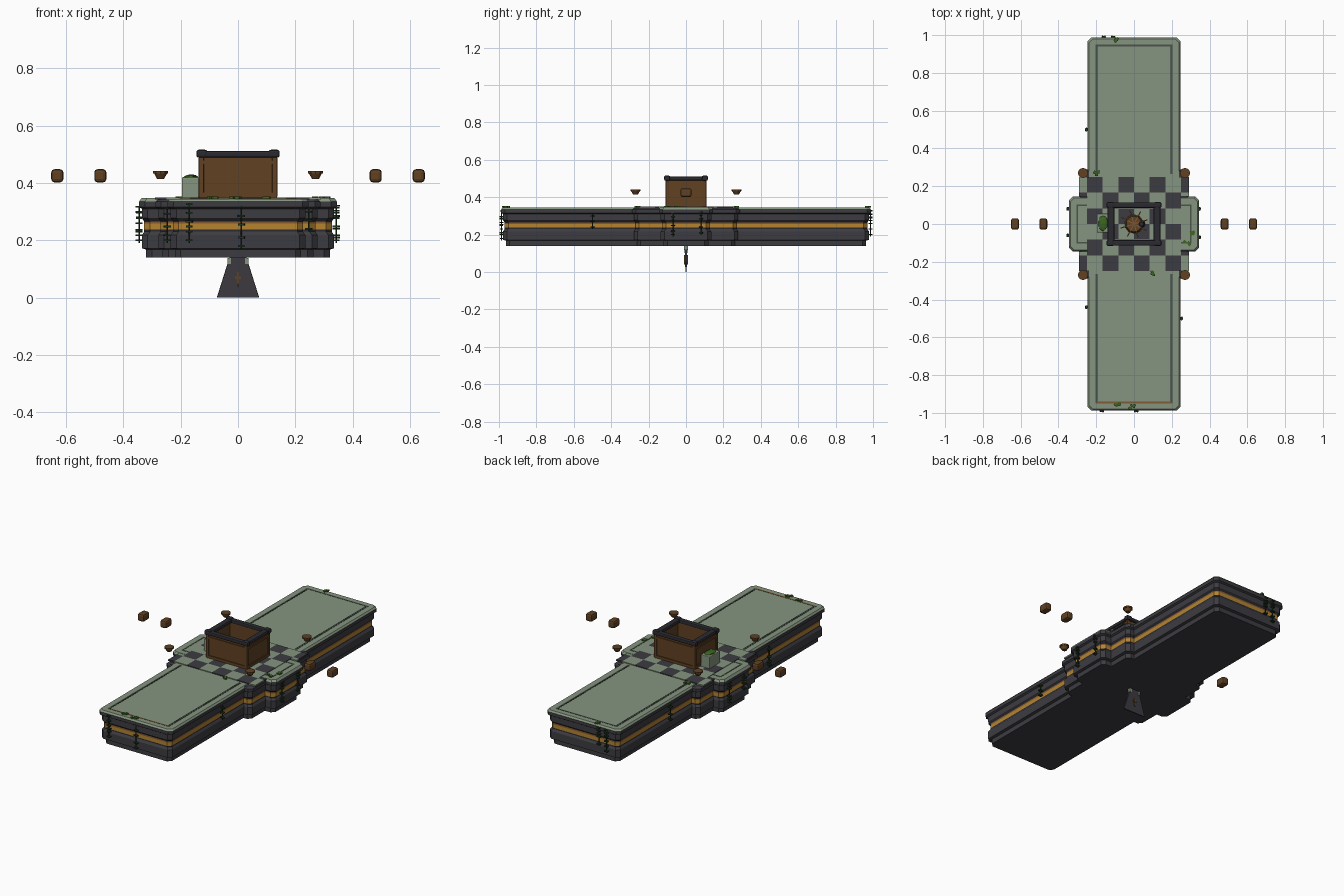
import bpy, bmesh, math, random
from mathutils import Matrix

random.seed(4)
old = bpy.data.objects.get("Cube")
if old:
    bpy.data.objects.remove(old, do_unlink=True)


def material(name, r, g, b):
    m = bpy.data.materials.new(name)
    m.use_nodes = True
    m.diffuse_color = (r, g, b, 1)
    m.node_tree.nodes["Principled BSDF"].inputs["Base Color"].default_value = (r, g, b, 1)
    return m


GREEN = material("sage stone", .24, .30, .215)
DARK = material("dark stone", .046, .044, .052)
BLACK = material("black iron", .024, .024, .03)
GOLD = material("gold", .46, .23, .03)
BRONZE = material("bronze", .22, .10, .03)
BROWN = material("brown wood", .115, .052, .016)
GROOVE = material("groove green", .07, .09, .065)
LEAF = material("leaf green", .045, .13, .015)
VINE = material("vine green", .014, .04, .014)


def finish(name, bm, mats, bevel=0, smooth=False):
    me = bpy.data.meshes.new(name)
    bmesh.ops.recalc_face_normals(bm, faces=bm.faces)
    bm.to_mesh(me)
    bm.free()
    ob = bpy.data.objects.new(name, me)
    bpy.context.collection.objects.link(ob)
    for m in mats:
        me.materials.append(m)
    if bevel:
        mod = ob.modifiers.new("bevel", 'BEVEL')
        mod.width, mod.segments = bevel, 2
    if smooth:
        for p in me.polygons:
            p.use_smooth = True
    return ob


def box(name, loc, size, mat, bevel=0, turn=0):
    bm = bmesh.new()
    bmesh.ops.create_cube(bm, size=1)
    bmesh.ops.scale(bm, vec=size, verts=bm.verts)
    bmesh.ops.rotate(bm, matrix=Matrix.Rotation(turn, 3, 'Z'), verts=bm.verts)
    bmesh.ops.translate(bm, vec=loc, verts=bm.verts)
    return finish(name, bm, [mat], bevel)


def cone(name, loc, r1, r2, depth, mat, sides=12):
    bm = bmesh.new()
    bmesh.ops.create_cone(bm, cap_ends=True, segments=sides, radius1=r1, radius2=r2, depth=depth)
    bmesh.ops.translate(bm, vec=loc, verts=bm.verts)
    return finish(name, bm, [mat])


def loft(name, rings, mats, slots, chamfer):
    """Stack chamfered rectangles (half x, half y, z); one material slot per band, plus the top."""
    bm = bmesh.new()
    loops = []
    for hx, hy, z in rings:
        c = chamfer
        pts = [(hx - c, hy), (hx, hy - c), (hx, c - hy), (hx - c, -hy),
               (c - hx, -hy), (-hx, c - hy), (-hx, hy - c), (c - hx, hy)]
        loops.append([bm.verts.new((x, y, z)) for x, y in pts])
    for a, b, s in zip(loops, loops[1:], slots):
        for i in range(8):
            j = (i + 1) % 8
            bm.faces.new((a[i], a[j], b[j], b[i])).material_index = s
    bm.faces.new(loops[0])
    bm.faces.new(loops[-1]).material_index = slots[-1]
    return finish(name, bm, mats)


# Terrace blocks: plinth, wall, recessed gold band, wall, lip
PROFILE = [(.025, .14), (.025, .168), (.01, .172), (.01, .218), (.018, .23), (.018, .237),
           (.018, .258), (.018, .266), (.01, .278), (.01, .31), (0, .316), (0, .335), (.008, .345)]
BANDS = [0, 0, 0, 0, 1, 2, 3, 1, 0, 0, 0]


def terrace(name, hx, hy, lift, top):
    rings = [(hx - d, hy - d, z) for d, z in PROFILE]
    x, y, z = rings[-1]
    rings[-1] = (x, y, z + lift)
    slots = BANDS + [top, top]
    loft(name, rings, [DARK, BLACK, GOLD, BRONZE, GREEN], slots, .02)


terrace("long_terrace", .245, .988, 0, 4)
terrace("centre_block", .288, .288, -.003, 0)
terrace("side_wings", .345, .145, .002, 4)

# Checkered floor, clipped around the wings
T = 1 / 12
for i in range(-4, 4):
    for j in range(-3, 3):
        x0, x1 = max(i * T, -.29), min(i * T + T, .29)
        y0, y1 = j * T, j * T + T
        if i in (-4, 3):
            if j in (-1, 0):
                continue
            y0, y1 = (max(y0, .145), y1) if j > 0 else (y0, min(y1, -.145))
        box("floor_tile", ((x0 + x1) / 2, (y0 + y1) / 2, .346), (x1 - x0, y1 - y0, .008),
            DARK if (i + j) % 2 else GREEN)

# Groove frames on the long arms and the wings
for s in (-1, 1):
    for x in (-.2, .2):
        box("arm_groove", (x, s * .605, .345), (.008, .68, .003), GROOVE)
        box("arm_groove_shadow", (x * .965, s * .605, .345), (.003, .68, .002), BLACK)
    box("arm_end_groove", (0, s * .945, .345), (.408, .008, .003), BRONZE if s < 0 else GROOVE)
    box("wing_groove", (s * .3, 0, .347), (.008, .208, .003), GROOVE)
    for y in (-.1, .1):
        box("wing_side_groove", (s * .275, y, .347), (.05, .008, .003), GROOVE)

# Open wooden crate with iron rim
for s in (-1, 1):
    box("crate_long_wall", (0, s * .098, .42), (.256, .012, .14), BROWN)
    box("crate_short_wall", (s * .124, 0, .42), (.012, .2, .14), BROWN)
    for z, h in ((.358, .016), (.472, .012)):
        box("crate_long_trim", (0, s * .104, z), (.27, .01, h), BROWN)
        box("crate_short_trim", (s * .131, 0, z), (.01, .21, h), BROWN)
    box("rim_long", (0, s * .1, .5), (.27, .03, .022), BLACK, .007)
    box("rim_short", (s * .122, 0, .5), (.036, .2, .022), BLACK, .007)
    for t in (-1, 1):
        box("crate_post", (s * .128, t * .101, .42), (.018, .016, .14), BROWN, .003)
        box("rim_corner", (s * .126, t * .101, .502), (.038, .032, .028), BLACK, .008)

# Spoked hub on the crate floor
cone("hub", (0, 0, .365), .05, .042, .03, BROWN, 10)
for k in range(4):
    box("hub_spoke", (0, 0, .38), (.15, .006, .006), BRONZE, 0, k * math.pi / 4 + .3)
cone("hub_cap", (.04, 0, .375), .02, .012, .03, BLACK, 8)

# Planter with a bush
box("planter", (-.166, .005, .383), (.06, .1, .074), GREEN, .004)
bm = bmesh.new()
bmesh.ops.create_icosphere(bm, subdivisions=2, radius=1)
for v in bm.verts:
    v.co *= random.uniform(.88, 1.05)
bmesh.ops.scale(bm, vec=(.027, .044, .012), verts=bm.verts)
bmesh.ops.translate(bm, vec=(-.164, .005, .418), verts=bm.verts)
finish("bush", bm, [LEAF])

# Floating bowls over the corners and floating lamps off each side
for s in (-1, 1):
    for t in (-1, 1):
        cone("floating_bowl", (s * .27, t * .27, .424), .013, .024, .02, BROWN, 10)
        cone("bowl_rim", (s * .27, t * .27, .437), .027, .027, .008, BROWN, 10)
    for x in (.48, .63):
        box("floating_lamp", (s * x, 0, .425), (.042, .06, .046), BROWN, .011)

# Hanging keel fin with ornament
loft("keel_fin", [(.074, .003, 0), (.03, .008, .14)], [DARK], [0, 0], .001)
for s in (-1, 1):
    box("fin_clasp", (s * .03, 0, .128), (.012, .02, .022), GREEN)
    box("fin_emblem", (0, s * .007, .065), (.008, .006, .05), BROWN)
    box("fin_emblem_bar", (0, s * .007, .07), (.022, .006, .008), BROWN)


def vine(x, y, low, high):
    cone("vine_stem", (x, y, (low + high) / 2), .003, .003, high - low, VINE, 6)
    z = low + .01
    while z < high:
        box("vine_leaf", (x, y, z), (.022, .016, .006), VINE, 0, random.uniform(-.4, .4))
        z += random.choice((.018, .03, .045))


# Vines down the walls
for x, y, low, high in ((-.17, -.987, .19, .33), (.012, -.987, .17, .32), (-.16, .987, .19, .33),
                        (-.11, .987, .22, .33), (.247, -.5, .23, .31), (-.247, -.44, .19, .31),
                        (.342, -.07, .19, .32), (.342, .08, .2, .33), (-.345, .08, .19, .32),
                        (-.345, -.06, .22, .31), (-.247, .5, .22, .32)):
    vine(x, y, low, high)

# Moss tufts on the tops
for cx, cy in ((-.09, -.95), (-.01, -.97), (.09, -.26), (.3, -.045), (.28, -.1), (-.2, .27), (-.1, .975)):
    for k in range(4):
        box("moss_tuft", (cx + random.uniform(-.015, .015), cy + random.uniform(-.01, .01), .349),
            (.016, .012, .008), LEAF, 0, random.uniform(0, 3))
